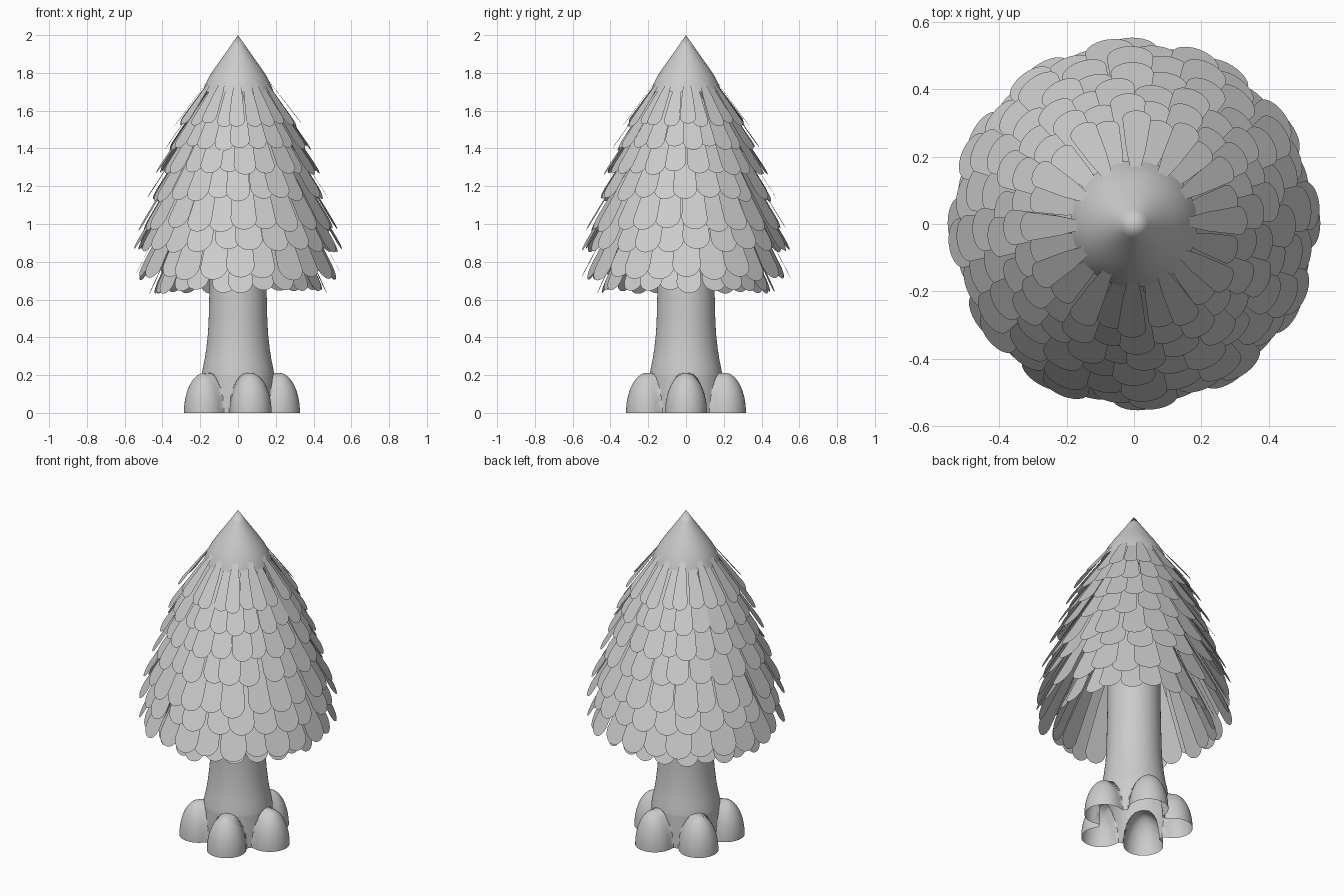
import bpy, bmesh, math, random
from mathutils import Vector

if "Cube" in bpy.data.objects:
    bpy.data.objects.remove(bpy.data.objects["Cube"])

random.seed(4)


def finish(name, bm, angle=50):
    bmesh.ops.recalc_face_normals(bm, faces=bm.faces)
    me = bpy.data.meshes.new(name)
    bm.to_mesh(me)
    bm.free()
    ob = bpy.data.objects.new(name, me)
    bpy.context.collection.objects.link(ob)
    bpy.context.view_layer.objects.active = ob
    ob.select_set(True)
    bpy.ops.object.shade_smooth_by_angle(angle=math.radians(angle))
    ob.select_set(False)
    return ob


def polar_surface(name, heights, radius, seg):
    """Open surface of stacked rings; radius is a function of angle and z."""
    bm = bmesh.new()
    rings = []
    for z in heights:
        ring = []
        for i in range(seg):
            a = 2 * math.pi * i / seg
            r = radius(a, z)
            ring.append(bm.verts.new((r * math.cos(a), r * math.sin(a), z)))
        rings.append(ring)
    for lo, hi in zip(rings, rings[1:]):
        for i in range(seg):
            j = (i + 1) % seg
            bm.faces.new((lo[i], lo[j], hi[j], hi[i]))
    bmesh.ops.remove_doubles(bm, verts=bm.verts, dist=1e-5)
    return finish(name, bm)


def lerp_profile(profile, z):
    for (z0, r0), (z1, r1) in zip(profile, profile[1:]):
        if z <= z1:
            return r0 + (r1 - r0) * (z - z0) / (z1 - z0)
    return profile[-1][1]


# trunk with five rounded root lobes, open underneath
TRUNK = [(0, .195), (.1, .195), (.2, .192), (.24, .186), (.28, .177), (.34, .168),
         (.42, .159), (.5, .155), (.7, .15), (1.2, .145), (1.75, .13)]
C, LOBE_R, LOBE_H = .217, .111, .212


def trunk_radius(a, z):
    r = lerp_profile(TRUNK, z)
    if z < LOBE_H:
        rad = LOBE_R * math.sqrt(1 - (z / LOBE_H) ** 2)
        step = 2 * math.pi / 5
        d = (a + step / 2) % step - step / 2
        disc = rad ** 2 - (C * math.sin(d)) ** 2
        if disc > 0:
            r = max(r, C * math.cos(d) + math.sqrt(disc))
    return r


heights = [LOBE_H * math.sin(math.pi / 2 * i / 18) for i in range(19)]
heights += [z for z, r in TRUNK if z > LOBE_H]
polar_surface("trunk", heights, trunk_radius, 180)

# smooth pointed crown
CROWN = [(1.70, .188), (1.74, .173), (1.78, .153), (1.83, .120), (1.88, .084),
         (1.94, .042), (2.0, 0)]
polar_surface("crown", [z for z, r in CROWN], lambda a, z: lerp_profile(CROWN, z), 64)


# layers of flat, round-ended leaves
def leaf_layer(name, top, tip, width, count, offset):
    bm = bmesh.new()
    for k in range(count):
        a = -math.pi / 2 + 2 * math.pi * (k + offset) / count + random.uniform(-.04, .04)
        out = Vector((math.cos(a), math.sin(a), 0))
        side = Vector((-math.sin(a), math.cos(a), 0))
        drop = random.uniform(-.012, .012)
        p0 = out * top[0] + Vector((0, 0, top[1]))
        p1 = out * tip[0] + Vector((0, 0, tip[1] + drop))
        length = (p1 - p0).length
        w = width / 2
        body = 1 - w / length            # where the rounded end starts
        half = [(0, w * .15), (body * .5, w * .68), (body, w)]
        half += [(body + (1 - body) * math.sin(t), w * math.cos(t))
                 for t in [math.pi / 2 * i / 6 for i in range(1, 6)]]
        right = [bm.verts.new(p0.lerp(p1, t) + side * s) for t, s in half]
        left = [bm.verts.new(p0.lerp(p1, t) - side * s) for t, s in half]
        end = bm.verts.new(p1)
        bm.faces.new(right + [end] + left[::-1])
    return finish(name, bm, 20)


LAYERS = [  # top (r, z), tip (r, z), width
    ((.13, 1.80), (.337, 1.525), .085),
    ((.13, 1.77), (.388, 1.40), .105),
    ((.15, 1.70), (.436, 1.27), .118),
    ((.18, 1.60), (.480, 1.13), .128),
    ((.21, 1.50), (.528, .97), .138),
    ((.23, 1.42), (.553, .86), .146),
    ((.24, 1.32), (.553, .71), .150),
    ((.20, 1.22), (.470, .64), .130),
]
for i, (top, tip, width) in enumerate(LAYERS):
    # main leaves, plus in-between leaves tucked slightly inside
    leaf_layer(f"leaf_layer_{i + 1}", top, tip, width, 12, 0.12 * (i % 3))
    leaf_layer(f"leaf_filler_{i + 1}", (top[0] - .005, top[1] - .01),
               (tip[0] - .02, tip[1]), width, 12, .5 + 0.12 * (i % 3))
